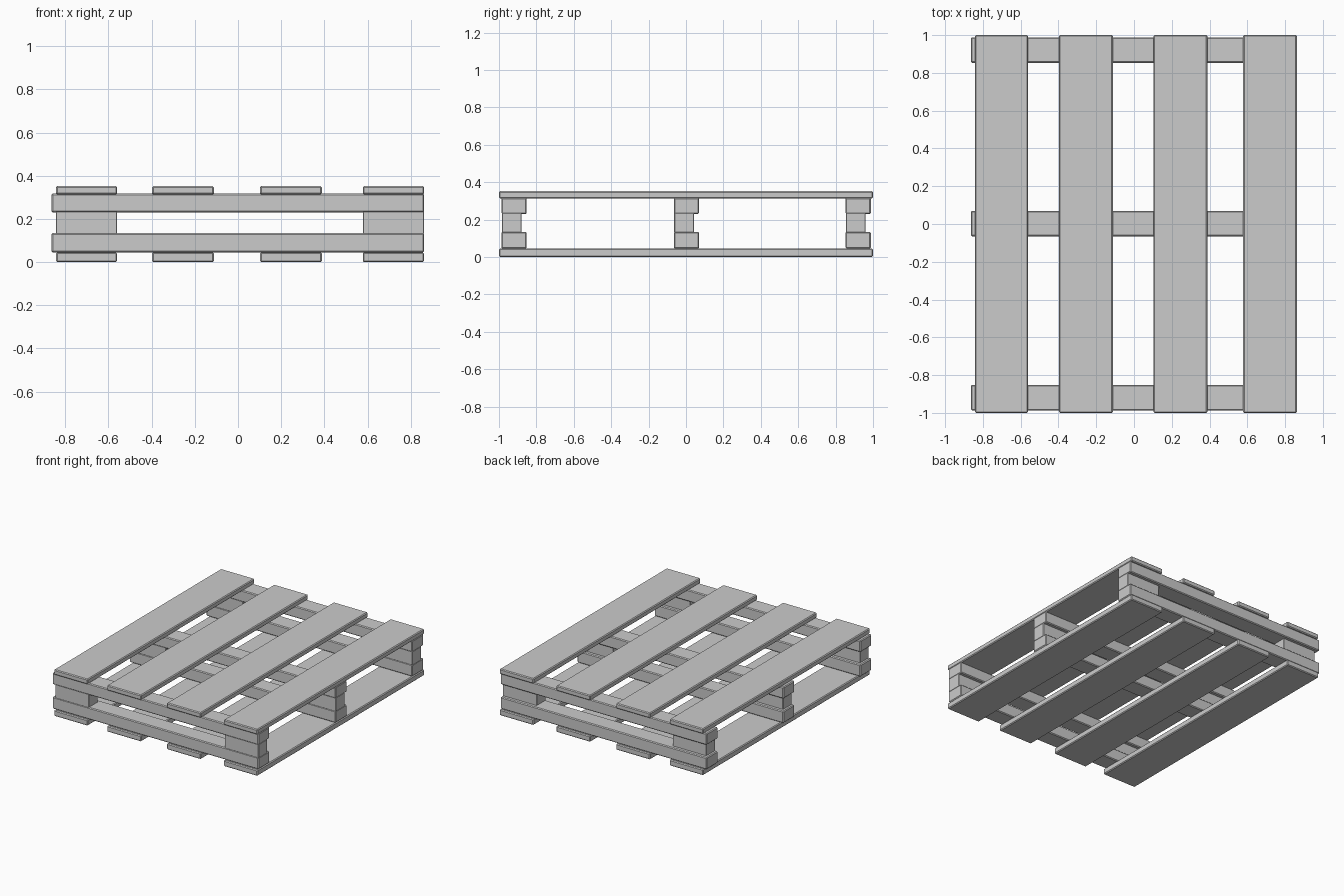
import bpy

if "Cube" in bpy.data.objects:
    bpy.data.objects.remove(bpy.data.objects["Cube"])


def plank(name, x, y, z, bevel=0.006):
    """Box spanning the given (min, max) ranges with lightly chamfered edges."""
    ranges = (x, y, z)
    bpy.ops.mesh.primitive_cube_add(size=1, location=[(a + b) / 2 for a, b in ranges])
    ob = bpy.context.object
    ob.name = name
    ob.scale = [b - a for a, b in ranges]
    bpy.ops.object.transform_apply(location=False, rotation=False, scale=True)
    mod = ob.modifiers.new("chamfer", 'BEVEL')
    mod.width = bevel
    mod.segments = 1
    return ob


board_x = [(-0.843, -0.56), (-0.398, -0.112), (0.102, 0.388), (0.578, 0.862)]
stringer_y = [-0.987, -0.065, 0.853]   # left edge of each row

# Deck boards, top and bottom
for i, x in enumerate(board_x):
    plank(f"bottom_board_{i + 1}", x, (-1, 1), (0, 0.045))
    plank(f"top_board_{i + 1}", x, (-1, 1), (0.313, 0.352))

for i, y in enumerate(stringer_y):
    # Cross stringers, lower and upper
    plank(f"lower_stringer_{i + 1}", (-0.864, 0.862), (y, y + 0.135), (0.045, 0.135))
    plank(f"upper_stringer_{i + 1}", (-0.864, 0.862), (y, y + 0.135), (0.23, 0.317))
    # Spacer blocks at both ends
    for side, x in (("left", board_x[0]), ("right", board_x[3])):
        plank(f"{side}_block_{i + 1}", x, (y + 0.002, y + 0.108), (0.13, 0.235), 0.003)
